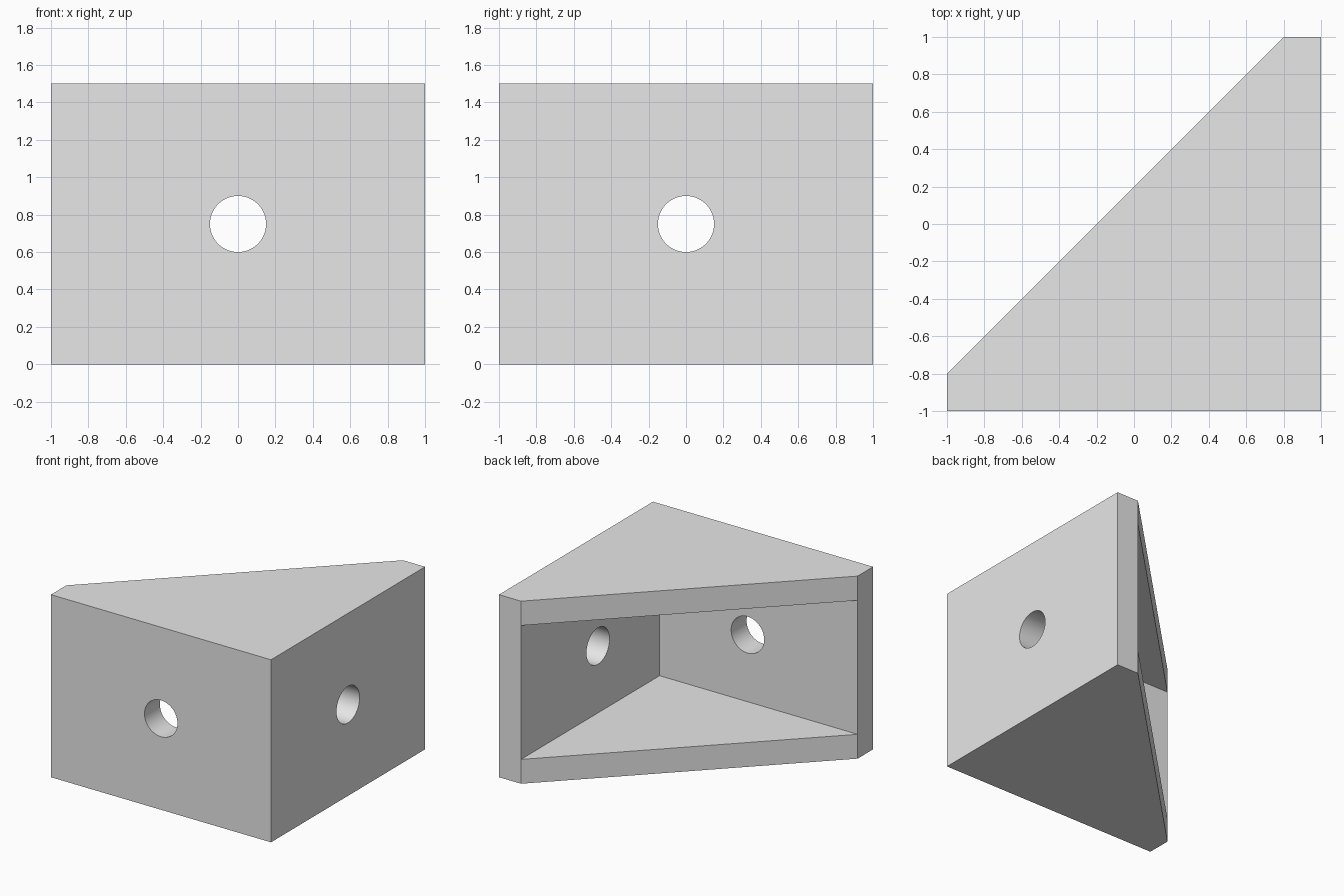
import bpy, bmesh
from math import radians

cube = bpy.data.objects.get("Cube")
if cube:
    bpy.data.objects.remove(cube, do_unlink=True)

HALF, WALL, HEIGHT, HOLE_R = 1.0, 0.2, 1.5, 0.15
INNER = HALF - WALL

grey = bpy.data.materials.new("plain_grey")
grey.use_nodes = True
grey.diffuse_color = (0.8, 0.8, 0.8, 1)
grey.node_tree.nodes["Principled BSDF"].inputs["Base Color"].default_value = (0.8, 0.8, 0.8, 1)


def add_object(name, bm):
    bmesh.ops.recalc_face_normals(bm, faces=bm.faces)
    mesh = bpy.data.meshes.new(name)
    bm.to_mesh(mesh)
    bm.free()
    mesh.materials.append(grey)
    obj = bpy.data.objects.new(name, mesh)
    bpy.context.collection.objects.link(obj)
    return obj


# Corner bracket: two walls closed by a triangular plate below and above
bm = bmesh.new()
ring = lambda pts, z: [bm.verts.new((x, y, z)) for x, y in pts]
outline = [(-HALF, -INNER), (-HALF, -HALF), (HALF, -HALF), (HALF, HALF), (INNER, HALF)]
pocket = [(-HALF, -INNER), (INNER, -INNER), (INNER, HALF)]
base, top = ring(outline, 0), ring(outline, HEIGHT)
floor, ceiling = ring(pocket, WALL), ring(pocket, HEIGHT - WALL)

for face in (base, top, floor, ceiling):
    bm.faces.new(face)
# Long outer walls
for i in (1, 2):
    bm.faces.new((base[i], base[i + 1], top[i + 1], top[i]))
# Narrow wall ends, sharing the pocket's corners
for end, side, p in ((0, 1, 0), (4, 3, 2)):
    bm.faces.new((base[side], base[end], floor[p], ceiling[p], top[end], top[side]))
# Sloping plate edges
for outer, inner in ((base, floor), (top, ceiling)):
    bm.faces.new((outer[0], outer[4], inner[2], inner[0]))
# Inner walls
for i in (0, 1):
    bm.faces.new((floor[i], floor[i + 1], ceiling[i + 1], ceiling[i]))
bracket = add_object("corner_bracket", bm)

# One round screw hole through the middle of each wall
mid = HALF - WALL / 2
for name, loc, rot in (("front_hole_cutter", (0, -mid, HEIGHT / 2), (radians(90), 0, 0)),
                       ("left_hole_cutter", (mid, 0, HEIGHT / 2), (0, radians(90), 0))):
    bm = bmesh.new()
    bmesh.ops.create_cone(bm, cap_ends=True, segments=64, radius1=HOLE_R,
                          radius2=HOLE_R, depth=WALL * 2)
    cutter = add_object(name, bm)
    cutter.location, cutter.rotation_euler = loc, rot
    cutter.hide_render = True
    cut = bracket.modifiers.new(name, "BOOLEAN")
    cut.operation, cut.solver, cut.object = "DIFFERENCE", "EXACT", cutter

# Apply the cuts and drop the cutters
bpy.ops.object.select_all(action="DESELECT")
bpy.context.view_layer.objects.active = bracket
bracket.select_set(True)
for cut in list(bracket.modifiers):
    cutter = cut.object
    bpy.ops.object.modifier_apply(modifier=cut.name)
    bpy.data.objects.remove(cutter, do_unlink=True)
bpy.ops.object.shade_smooth_by_angle(angle=radians(30))
